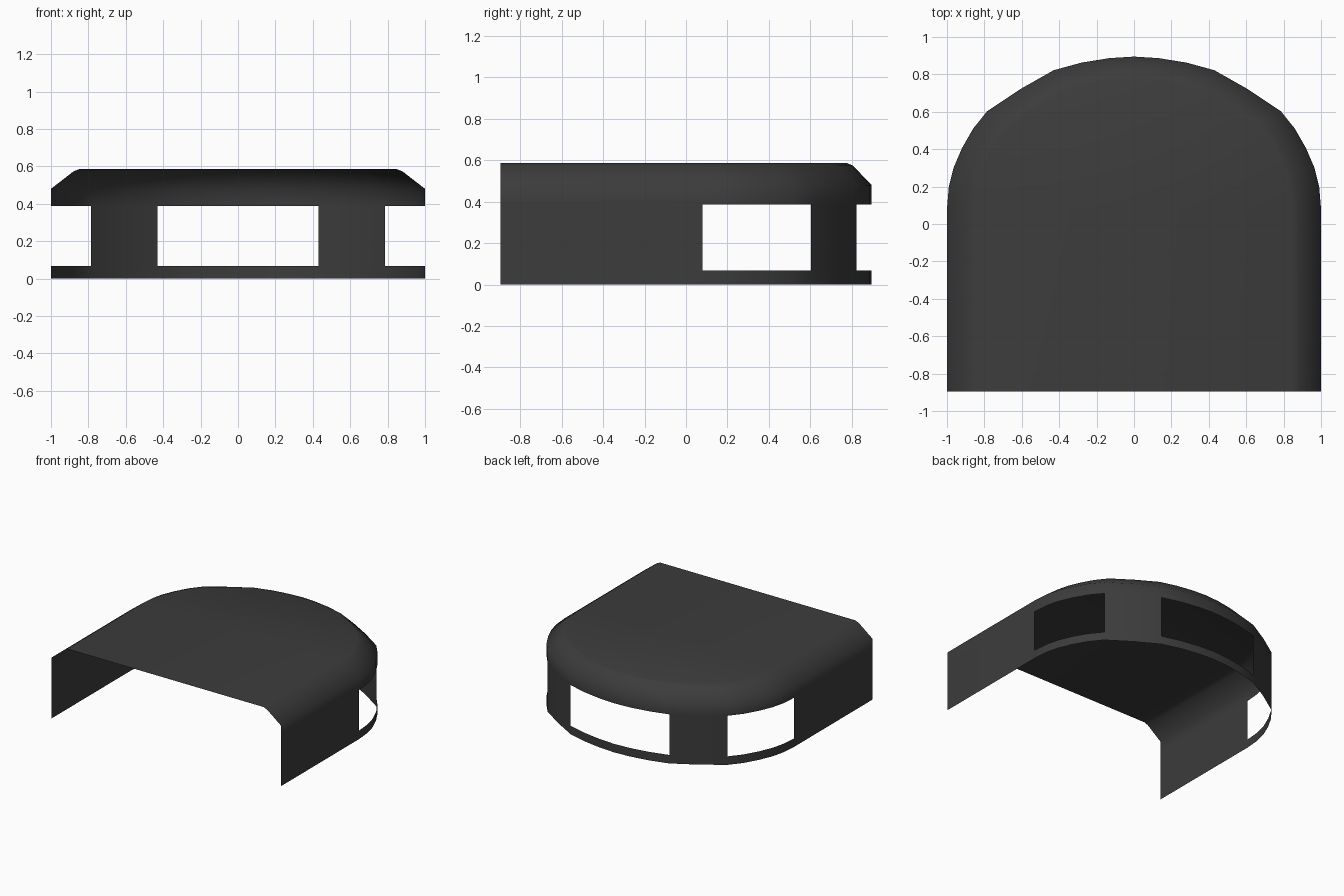
import bpy
import bmesh
from math import radians

cube = bpy.data.objects.get("Cube")
if cube:
    bpy.data.objects.remove(cube, do_unlink=True)

# Dark grey paint
paint = bpy.data.materials.new("dark_grey")
paint.use_nodes = True
colour = (0.045, 0.045, 0.045, 1)
paint.diffuse_color = colour
bsdf = paint.node_tree.nodes["Principled BSDF"]
bsdf.inputs["Base Color"].default_value = colour
bsdf.inputs["Roughness"].default_value = 0.8

# Half plan outline from the open front corner to the middle of the back
SIDE_START, SIDE_END, BACK_EDGE = 0.08, 0.603, 0.43
half = [(1, -0.895), (1, SIDE_START), (0.99, 0.2), (0.965, 0.3), (0.92, 0.405),
        (0.86, 0.51), (0.785, SIDE_END), (0.61, 0.72), (BACK_EDGE, 0.822),
        (0.28, 0.863), (0.13, 0.887), (0, 0.895)]
outline = half + [(-x, y) for x, y in reversed(half[:-1])]

# Wall and roof-edge levels: height, x scale, y scale of the rounded end
levels = [(0, 1, 1), (0.067, 1, 1), (0.387, 1, 1), (0.48, 1, 1),
          (0.573, 0.88, 0.9), (0.585, 0.85, 0.87)]
WINDOW_ROW = 1


def is_window(a, b):
    mid_x, mid_y = abs(a[0] + b[0]) / 2, (a[1] + b[1]) / 2
    return mid_x < BACK_EDGE or SIDE_START < mid_y < SIDE_END


# Thin shell: walls with window openings, sloped edge and flat roof
bm = bmesh.new()
rings = [[bm.verts.new((x * sx, y * sy if y > 0 else y, z)) for x, y in outline]
         for z, sx, sy in levels]
for row, (low, high) in enumerate(zip(rings, rings[1:])):
    for i in range(len(outline) - 1):
        if row == WINDOW_ROW and is_window(outline[i], outline[i + 1]):
            continue
        bm.faces.new((low[i], low[i + 1], high[i + 1], high[i]))
bm.faces.new(rings[-1])

mesh = bpy.data.meshes.new("cabin_shell")
bm.to_mesh(mesh)
bm.free()
mesh.materials.append(paint)
shell = bpy.data.objects.new("cabin_shell", mesh)
bpy.context.collection.objects.link(shell)

# Soft shading over the rounded walls and roof edge
bpy.ops.object.select_all(action="DESELECT")
shell.select_set(True)
bpy.context.view_layer.objects.active = shell
bpy.ops.object.shade_smooth_by_angle(angle=radians(60))
